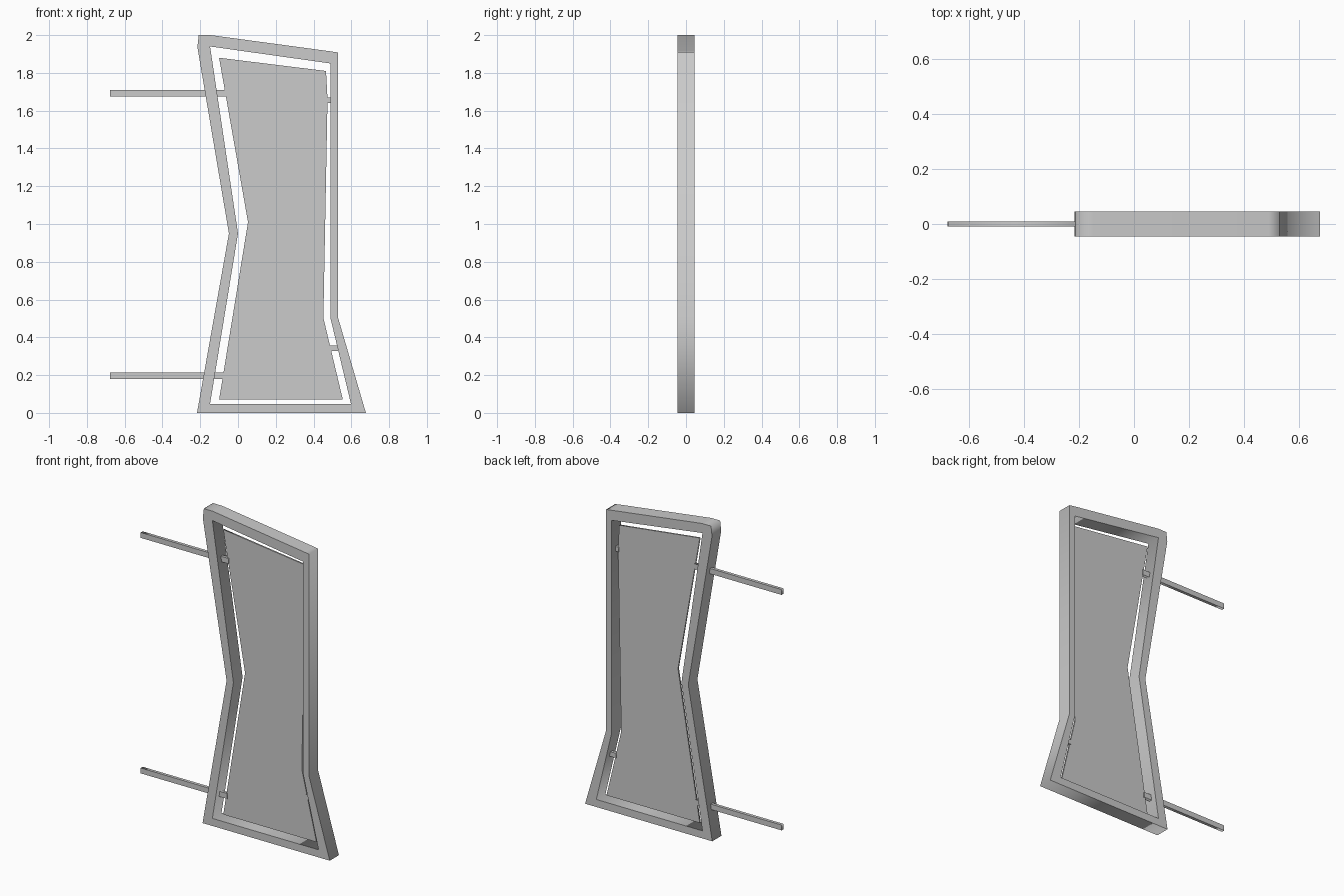
import bpy
from math import pi

if "Cube" in bpy.data.objects:
    bpy.data.objects.remove(bpy.data.objects["Cube"])


def plate(name, loops, half):
    """Filled outline(s) in the XZ plane, extruded along Y; inner loops become holes."""
    cu = bpy.data.curves.new(name, 'CURVE')
    cu.dimensions = '2D'
    cu.fill_mode = 'BOTH'
    cu.extrude = half
    for pts in loops:
        sp = cu.splines.new('POLY')
        sp.points.add(len(pts) - 1)
        for p, (x, z) in zip(sp.points, pts):
            p.co = (x, z, 0, 1)
        sp.use_cyclic_u = True
    ob = bpy.data.objects.new(name, cu)
    ob.rotation_euler = (pi / 2, 0, 0)
    bpy.context.collection.objects.link(ob)
    bpy.context.view_layer.objects.active = ob
    bpy.ops.object.select_all(action='DESELECT')
    ob.select_set(True)
    bpy.ops.object.convert(target='MESH')
    return bpy.context.object


# Outer frame
outer = [(-0.217, 0), (0.677, 0), (0.53, 0.503), (0.53, 1.908), (0.49, 1.914),
         (-0.145, 2.0), (-0.208, 2.0), (-0.215, 1.937), (-0.048, 0.95)]
inner = [(-0.148, 0.048), (0.598, 0.048), (0.49, 0.5), (0.49, 1.85),
         (-0.148, 1.94), (0.0, 0.95)]
plate("frame", [outer, inner], 0.046)

# Thin panel inside the frame
panel = [(-0.10, 0.07), (0.555, 0.07), (0.452, 0.503), (0.474, 1.66),
         (0.466, 1.81), (-0.10, 1.88), (0.053, 1.01)]
plate("panel", [panel], 0.005)

# Long mounting bars on the left
for name, z, end in (("upper_bar", 1.692, -0.06), ("lower_bar", 0.196, -0.07)):
    plate(name, [[(-0.679, z - 0.017), (end, z - 0.017),
                  (end, z + 0.017), (-0.677, z + 0.017)]], 0.01)

# Short pegs joining panel and frame on the right
for name, z, x0, x1 in (("upper_peg", 1.656, 0.467, 0.50), ("lower_peg", 0.342, 0.485, 0.53)):
    plate(name, [[(x0, z - 0.015), (x1, z - 0.015),
                  (x1, z + 0.015), (x0, z + 0.015)]], 0.01)
